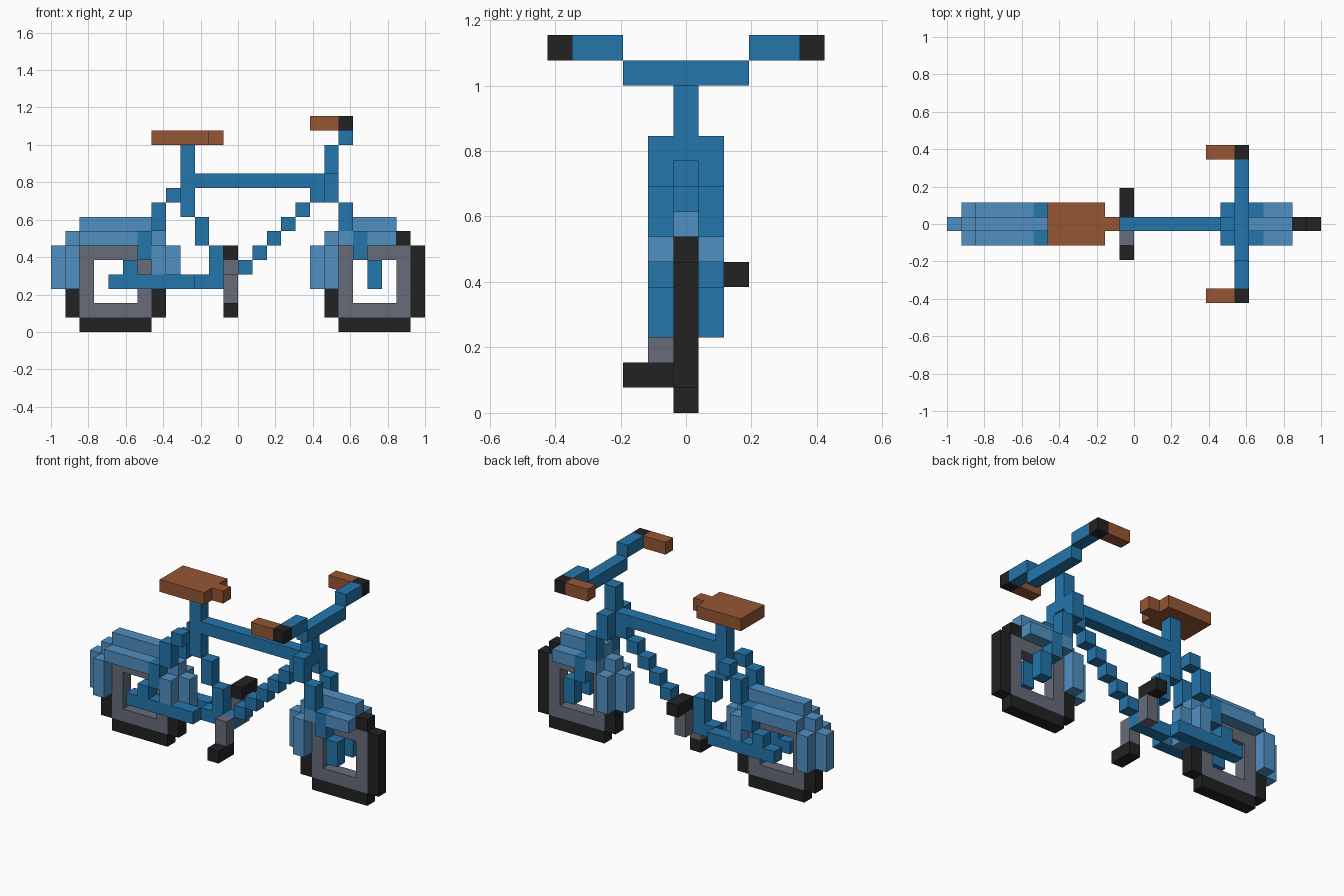
import bpy
import bmesh
from mathutils import Matrix, Vector

cube = bpy.data.objects.get("Cube")
if cube:
    bpy.data.objects.remove(cube, do_unlink=True)

U = 2 / 26  # edge length of one block


def make_material(name, hex_code):
    rgb = [int(hex_code[n:n + 2], 16) / 255 for n in (0, 2, 4)]
    color = [c / 12.92 if c <= 0.04045 else ((c + 0.055) / 1.055) ** 2.4 for c in rgb] + [1]
    mat = bpy.data.materials.new(name)
    mat.use_nodes = True
    mat.diffuse_color = color
    mat.node_tree.nodes["Principled BSDF"].inputs["Base Color"].default_value = color
    return mat


blue = make_material("frame blue", "2376AC")
light_blue = make_material("fender light blue", "5090C2")
brown = make_material("leather brown", "965634")
gray = make_material("metal gray", "666C79")
black = make_material("rubber black", "222222")


def span(value):
    """A single block index or an inclusive (first, last) pair."""
    return value if isinstance(value, tuple) else (value, value)


def part(name, mat, blocks, mirror=False):
    """Build one object from (x, y, z) block ranges, optionally mirrored in y."""
    bm = bmesh.new()
    for x, y, z in blocks:
        x, y, z = span(x), span(y), span(z)
        sides = [y, (-y[1], -y[0])] if mirror else [y]
        for side in sides:
            low = Vector((x[0] - 13, side[0] - 0.5, z[0])) * U
            high = Vector((x[1] - 12, side[1] + 0.5, z[1] + 1)) * U
            size = high - low
            matrix = Matrix.Translation((low + high) / 2) @ Matrix.Diagonal((*size, 1))
            bmesh.ops.create_cube(bm, size=1, matrix=matrix)
    mesh = bpy.data.meshes.new(name)
    bm.to_mesh(mesh)
    bm.free()
    mesh.materials.append(mat)
    obj = bpy.data.objects.new(name, mesh)
    bpy.context.collection.objects.link(obj)
    return obj


# Wheels: black tyre around a square gray rim
def wheel(name, s):
    part(name + "_tyre", black, [
        ((s + 2, s + 6), 0, 0), ((s + 2, s + 6), 0, 6),
        (s + 1, 0, (1, 5)), (s + 7, 0, (1, 5))])
    part(name + "_rim", gray, [
        ((s + 2, s + 6), 0, 1), ((s + 2, s + 6), 0, 5),
        (s + 2, 0, (2, 4)), (s + 6, 0, (2, 4))])


wheel("rear_wheel", 0)
wheel("front_wheel", 18)

# Fenders: a centre strip and a lower strip on each side
part("rear_fender_centre", light_blue, [
    (0, 0, (3, 5)), (1, 0, 6), ((2, 6), 0, 7), (7, 0, 6), (8, 0, (3, 5))])
part("rear_fender_sides", light_blue, [
    (1, 1, (3, 5)), ((2, 5), 1, 6), (7, 1, (4, 5))], mirror=True)
part("front_fender_centre", light_blue, [
    (18, 0, (3, 5)), (19, 0, 6), ((20, 23), 0, 7)])
part("front_fender_sides", light_blue, [
    (19, 1, (3, 5)), (20, 1, 6), ((22, 23), 1, 6)], mirror=True)

# Frame
part("top_tube", blue, [((10, 18), 0, 10)])
part("down_tube", blue, [(13 + n, 0, 4 + n) for n in range(6)])
part("seat_tube", blue, [(9, 0, (8, 12)), (10, 0, (6, 7)), (11, 0, (4, 5))])
part("bottom_bracket", blue, [((10, 12), 0, 3)])
part("chain_stays", blue, [((4, 9), 1, 3)], mirror=True)
part("seat_stays", blue, [(5, 1, 4), (6, 1, (5, 6)), (7, 1, (7, 8)), (8, 1, 9)], mirror=True)

# Fork and steering
part("fork_blades", blue, [(19 + n, 1, (9 - 2 * n, 10 - 2 * n)) for n in range(4)], mirror=True)
part("stem", blue, [(19, 0, (10, 12))])
part("handlebar_centre", blue, [(20, (-2, 2), 13)])
part("handlebar_ends", blue, [(20, (3, 4), 14)], mirror=True)
part("handlebar_corners", black, [(20, 5, 14)], mirror=True)
part("grips", brown, [((18, 19), 5, 14)], mirror=True)

# Saddle
part("saddle", brown, [((7, 10), (-1, 1), 13), (11, 0, 13)])

# Cranks and pedals
part("right_crank", gray, [(12, -1, (2, 3))])
part("right_pedal", black, [(12, (-2, -1), 1)])
part("left_crank", gray, [(12, 1, (3, 4))])
part("left_pedal", black, [(12, (1, 2), 5)])
